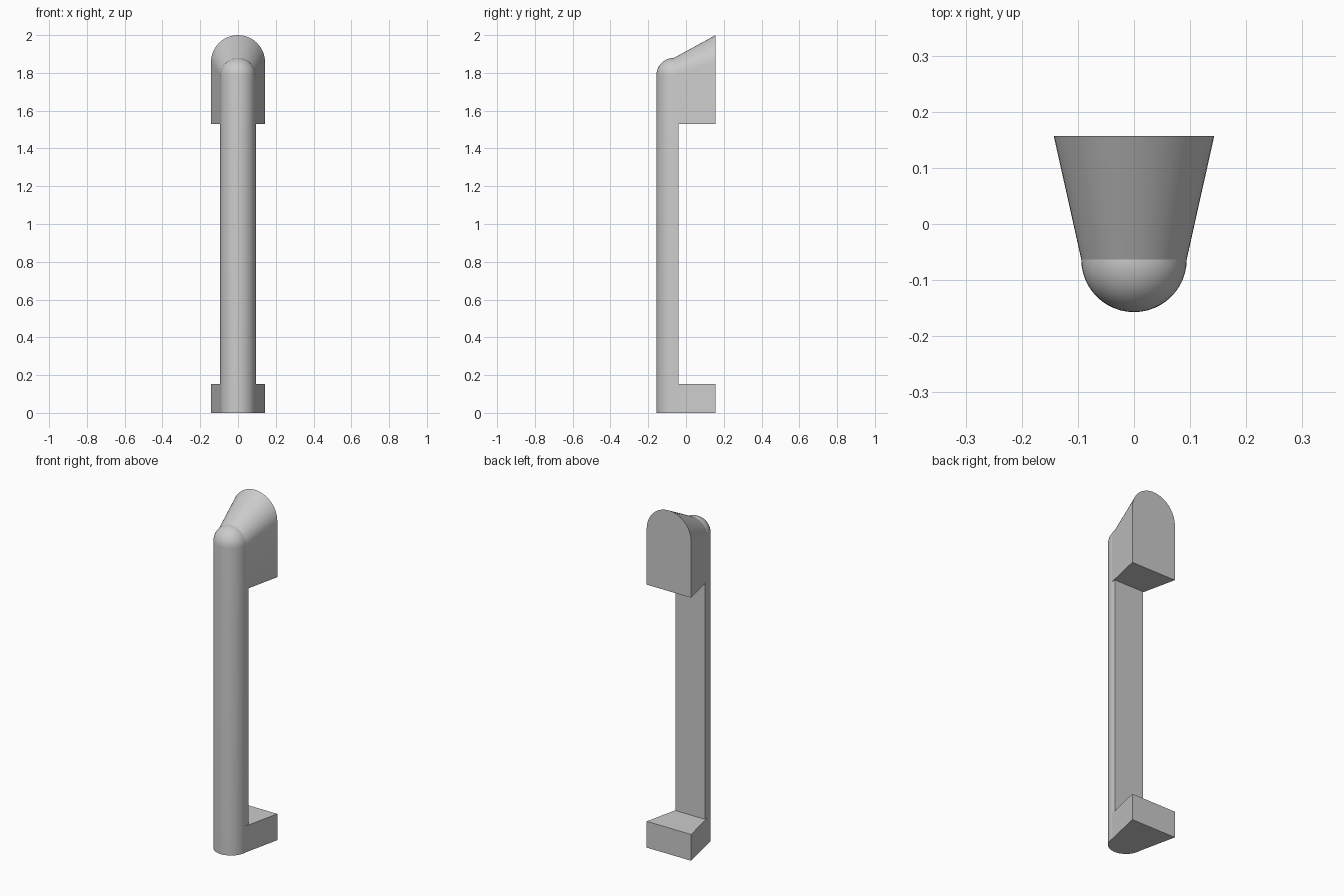
import bpy, bmesh, math

cube = bpy.data.objects.get("Cube")
if cube:
    bpy.data.objects.remove(cube, do_unlink=True)

GREY = (0.6, 0.6, 0.6, 1)
mat = bpy.data.materials.new("plain grey")
mat.use_nodes = True
mat.diffuse_color = GREY
mat.node_tree.nodes["Principled BSDF"].inputs["Base Color"].default_value = GREY

RADIUS = 0.094       # grip radius
AXIS_Y = -0.063      # grip centre line
GRIP_BACK = -0.04    # flat rear of the grip
WALL_Y = 0.157       # mounting plane
WALL_HALF = 0.143    # half width at the mounting plane
DOME_Z = 2 - 0.12 - RADIUS
STEPS = 24


def loft(name, rings):
    """Skin a closed solid through rings of equal point count."""
    bm = bmesh.new()
    loops = [[bm.verts.new(p) for p in ring] for ring in rings]
    n = len(loops[0])
    for a, b in zip(loops, loops[1:]):
        for i in range(n):
            j = (i + 1) % n
            bm.faces.new((a[i], a[j], b[j], b[i]))
    bm.faces.new(loops[0])
    bm.faces.new(loops[-1])
    bmesh.ops.remove_doubles(bm, verts=bm.verts, dist=1e-5)
    bmesh.ops.recalc_face_normals(bm, faces=bm.faces)
    mesh = bpy.data.meshes.new(name)
    bm.to_mesh(mesh)
    bm.free()
    mesh.materials.append(mat)
    obj = bpy.data.objects.new(name, mesh)
    bpy.context.collection.objects.link(obj)
    bpy.ops.object.select_all(action='DESELECT')
    obj.select_set(True)
    bpy.context.view_layer.objects.active = obj
    bpy.ops.object.shade_smooth_by_angle(angle=math.radians(30))


def half_circle(r):
    return [(r * math.cos(math.pi * i / STEPS), r * math.sin(math.pi * i / STEPS))
            for i in range(STEPS + 1)]


def grip_ring(r, z):
    """D-shaped section: round front, flat back."""
    return ([(x, AXIS_Y - d, z) for x, d in half_circle(r)]
            + [(-r, GRIP_BACK, z), (r, GRIP_BACK, z)])


def arch_ring(r, y, top, bottom):
    """Upright section with a round top."""
    return ([(x, y, top - r + d) for x, d in half_circle(r)]
            + [(-r, y, bottom), (r, y, bottom)])


def block_ring(half, y, top):
    return [(-half, y, 0), (half, y, 0), (half, y, top), (-half, y, top)]


# Grip with a rounded upper end
angles = [math.pi / 2 * i / 12 for i in range(12)] + [math.radians(89.5)]
loft("grip", [grip_ring(RADIUS, 0)]
     + [grip_ring(RADIUS * math.cos(a), DOME_Z + RADIUS * math.sin(a)) for a in angles])

# Flared upper mount
loft("upper_mount", [arch_ring(RADIUS, AXIS_Y, DOME_Z + RADIUS, 1.53),
                     arch_ring(WALL_HALF, WALL_Y, 2, 1.53)])

# Flared lower mount
loft("lower_mount", [block_ring(RADIUS, AXIS_Y, 0.153),
                     block_ring(WALL_HALF, WALL_Y, 0.153)])
